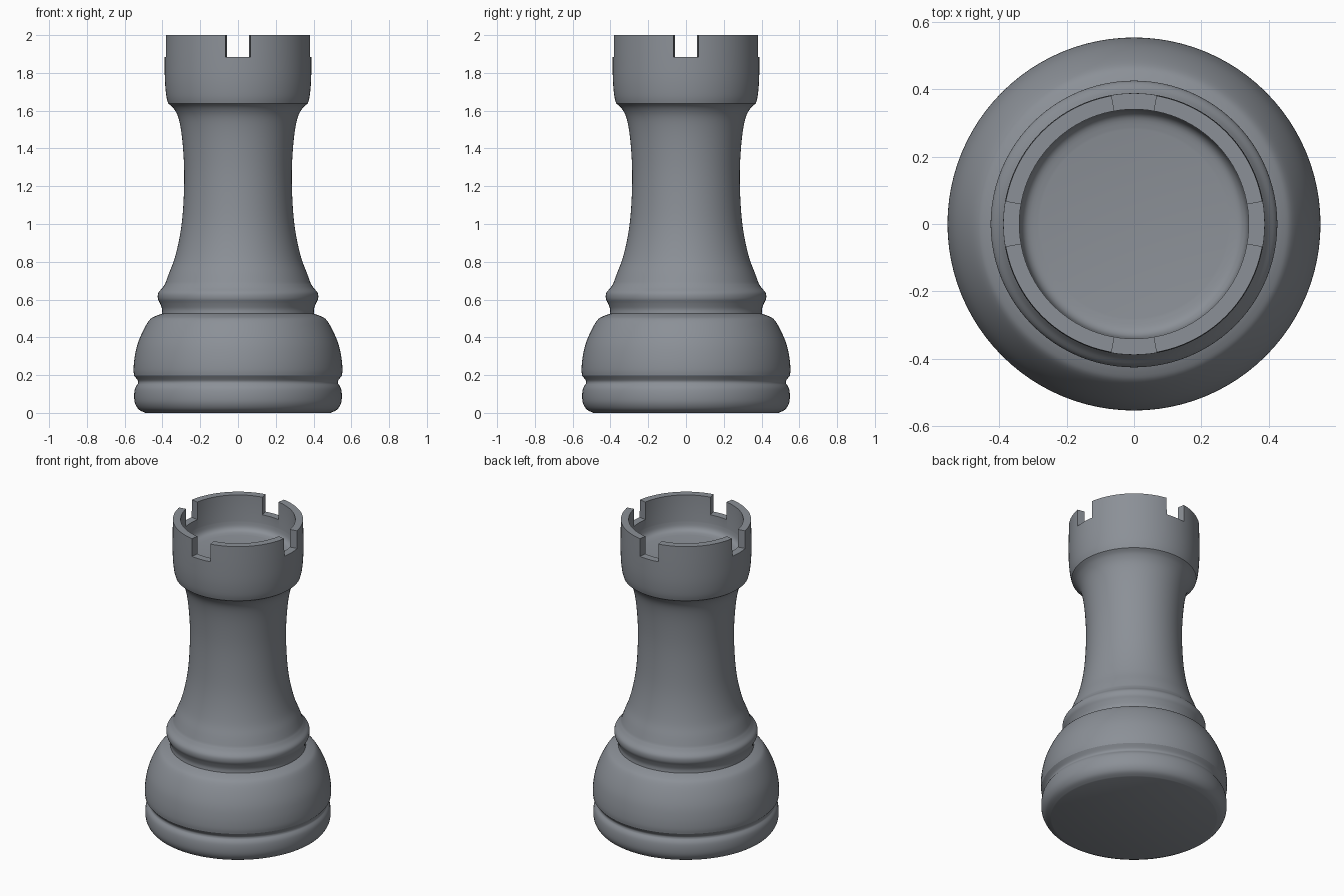
import bpy
import bmesh
import math
from mathutils import Vector

cube = bpy.data.objects.get("Cube")
if cube:
    bpy.data.objects.remove(cube, do_unlink=True)

STEPS = 96
NOTCH_FLOOR = 1.885
NOTCH_HALF_ANGLE = math.radians(9.9)

grey = bpy.data.materials.new("slate grey")
grey.use_nodes = True
grey.diffuse_color = (0.26, 0.28, 0.31, 1)
grey.node_tree.nodes["Principled BSDF"].inputs["Base Color"].default_value = grey.diffuse_color


def smooth_run(points, cuts=4):
    """Catmull-Rom curve through (radius, height) points."""
    pts = [Vector(p) for p in points]
    pts = [pts[0]] + pts + [pts[-1]]
    out = []
    for a, b, c, d in zip(pts, pts[1:], pts[2:], pts[3:]):
        for i in range(cuts):
            t = i / cuts
            out.append(0.5 * (2 * b + (c - a) * t + (2 * a - 5 * b + 4 * c - d) * t ** 2
                              + (3 * b - a - 3 * c + d) * t ** 3))
    return out + [pts[-1]]


def add_object(name, bm):
    mesh = bpy.data.meshes.new(name)
    bm.to_mesh(mesh)
    bm.free()
    obj = bpy.data.objects.new(name, mesh)
    bpy.context.collection.objects.link(obj)
    return obj


# Profile runs, meeting at crisp edges
foot = [(.49, 0), (.525, .018), (.545, .05), (.55, .09), (.545, .13), (.53, .155)]
groove = [(.53, .155), (.53, .17), (.55, .197)]
dome = [(.55, .197), (.553, .23), (.548, .29), (.533, .36), (.505, .43),
        (.47, .49), (.44, .511), (.402, .525)]
collar = [(.402, .525), (.402, .55), (.413, .58), (.424, .605), (.422, .635),
          (.4, .662), (.385, .685)]
stem = [(.385, .685), (.365, .74), (.338, .81), (.313, .91), (.296, 1.02), (.287, 1.15),
        (.285, 1.28), (.291, 1.4), (.302, 1.5), (.318, 1.57), (.343, 1.615), (.37, 1.638)]
crown = [(.37, 1.638), (.38, 1.68), (.387, 1.76), (.388, 1.87), (.386, 2)]
bowl = [(.34, 1.83), (.333, 1.795), (.315, 1.775), (.28, 1.767)]

profile = [Vector((0, 0))]
for run in (foot, groove, dome, collar, stem, crown):
    profile += smooth_run(run)
profile += [Vector((.34, 2))] + smooth_run(bowl) + [Vector((0, 1.767))]

# Turned body
bm = bmesh.new()
verts = [bm.verts.new((p.x, 0, p.y)) for p in profile]
edges = [bm.edges.new(pair) for pair in zip(verts, verts[1:])]
bmesh.ops.spin(bm, geom=verts + edges, cent=(0, 0, 0), axis=(0, 0, 1),
               angle=math.tau, steps=STEPS, use_duplicate=False)
bmesh.ops.remove_doubles(bm, verts=bm.verts, dist=0.0005)
bmesh.ops.recalc_face_normals(bm, faces=bm.faces)
rook = add_object("turned_body", bm)
rook.data.materials.append(grey)

# Four radial wedges that cut the battlement gaps
bm = bmesh.new()
for k in range(4):
    mid = k * math.pi / 2
    corners = [(r, mid + s * NOTCH_HALF_ANGLE)
               for r, s in ((.2, -1), (.5, -1), (.5, 1), (.2, 1))]
    base = bm.faces.new([bm.verts.new((r * math.cos(a), r * math.sin(a), NOTCH_FLOOR))
                         for r, a in corners])
    top = bmesh.ops.extrude_face_region(bm, geom=[base])["geom"]
    bmesh.ops.translate(bm, vec=(0, 0, .3),
                        verts=[v for v in top if isinstance(v, bmesh.types.BMVert)])
bmesh.ops.recalc_face_normals(bm, faces=bm.faces)
cutter = add_object("notch_cutter", bm)
cutter.data.materials.append(grey)

cut = rook.modifiers.new("battlement gaps", "BOOLEAN")
cut.operation = "DIFFERENCE"
cut.solver = "EXACT"
cut.object = cutter
bpy.context.view_layer.objects.active = rook
for obj in bpy.context.selected_objects:
    obj.select_set(False)
rook.select_set(True)
bpy.ops.object.modifier_apply(modifier=cut.name)
bpy.data.objects.remove(cutter, do_unlink=True)

bpy.ops.object.shade_smooth_by_angle(angle=math.radians(30))
